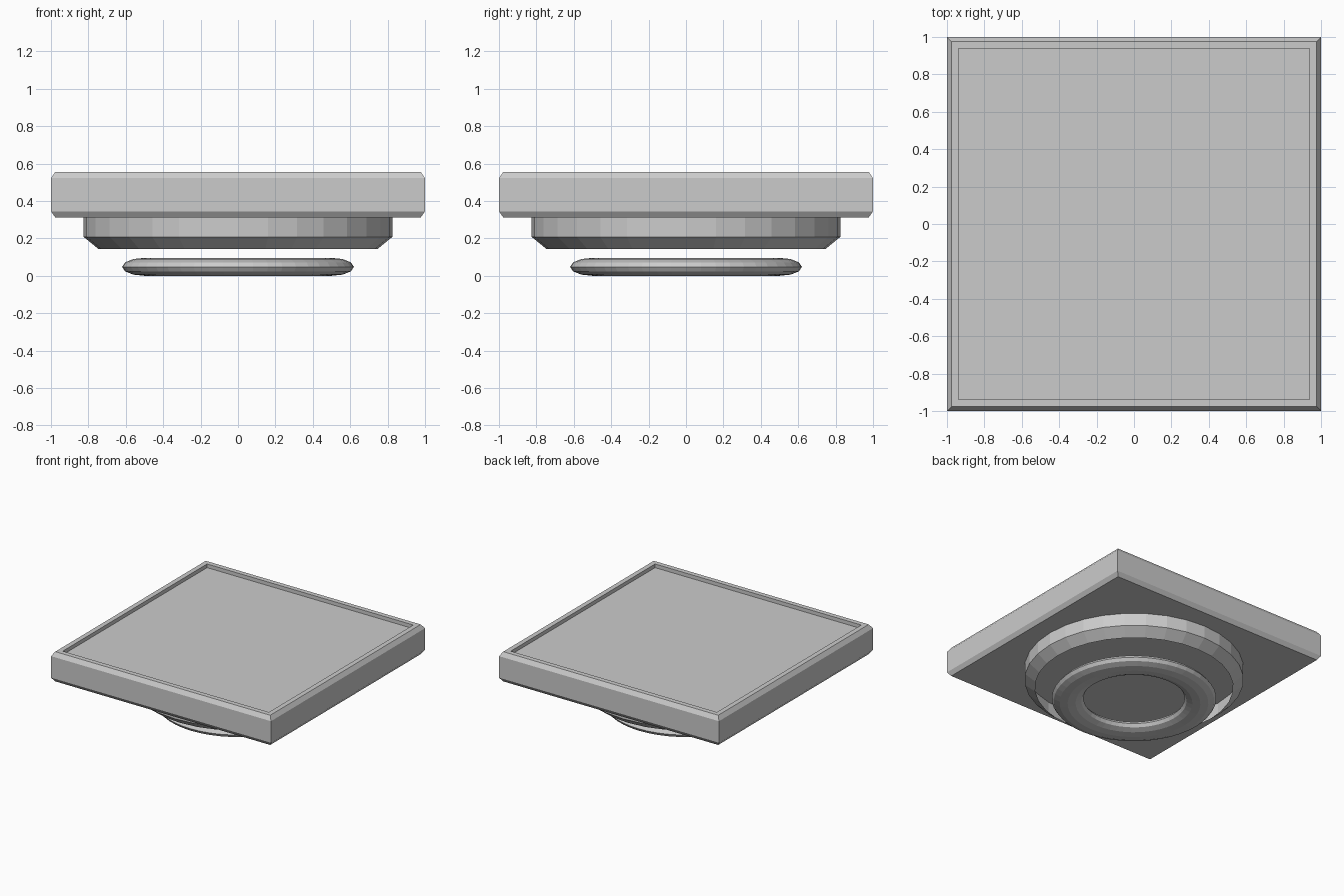
import bpy, bmesh, math

if "Cube" in bpy.data.objects:
    bpy.data.objects.remove(bpy.data.objects["Cube"])


def lathe_stack(name, rings, sides, angle0=0.0, caps=True):
    """Stack of (radius, z) rings, bridged and optionally capped."""
    bm = bmesh.new()
    loops = []
    for r, z in rings:
        loops.append([bm.verts.new((r * math.cos(angle0 + 2 * math.pi * i / sides),
                                    r * math.sin(angle0 + 2 * math.pi * i / sides), z))
                      for i in range(sides)])
    for a, b in zip(loops, loops[1:]):
        for i in range(sides):
            j = (i + 1) % sides
            bm.faces.new((a[i], a[j], b[j], b[i]))
    if caps:
        bm.faces.new(loops[0][::-1])
        bm.faces.new(loops[-1])
        bmesh.ops.recalc_face_normals(bm, faces=bm.faces)
    mesh = bpy.data.meshes.new(name)
    bm.to_mesh(mesh)
    bm.free()
    obj = bpy.data.objects.new(name, mesh)
    bpy.context.collection.objects.link(obj)
    return obj


# Square slab: chamfered edges, raised rim and shallow recessed top
slab = [(0.977, 0.312), (1.0, 0.345), (1.0, 0.522), (0.977, 0.556),
        (0.937, 0.556), (0.937, 0.526)]
lathe_stack("square_top", [(h * math.sqrt(2), z) for h, z in slab], 4, math.pi / 4)

# Round skirt under the slab, open below, with a tapered lower edge
lathe_stack("round_skirt", [(0.747, 0.144), (0.825, 0.208), (0.825, 0.312)], 32,
            caps=False)

# Flattened, faceted foot ring
bpy.ops.mesh.primitive_torus_add(major_radius=0.5, minor_radius=0.12,
                                 major_segments=48, minor_segments=12,
                                 location=(0, 0, 0.048))
ring = bpy.context.object
ring.name = "foot_ring"
ring.scale.z = 0.4
bpy.ops.object.transform_apply(location=False, rotation=False, scale=True)
bpy.ops.object.shade_flat()
